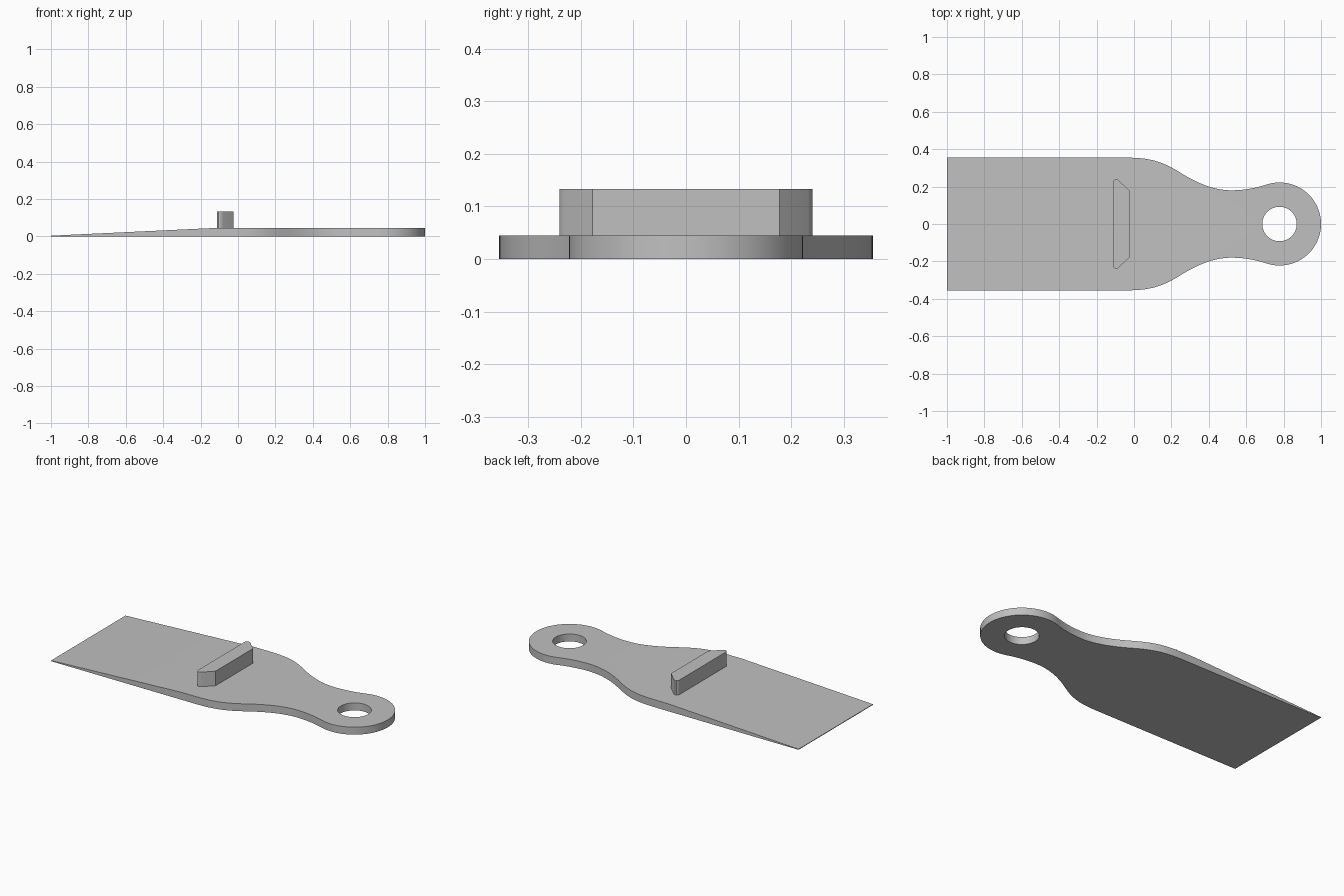
import bpy
import bmesh
from math import cos, sin, pi, radians
from mathutils import Vector
from mathutils.geometry import interpolate_bezier

cube = bpy.data.objects.get("Cube")
if cube:
    bpy.data.objects.remove(cube, do_unlink=True)

THICK, EDGE = 0.045, 0.004
TAPER_X = -0.13
HEAD_X, HEAD_R, HOLE_R = 0.778, 0.222, 0.092

grey = bpy.data.materials.new("plain grey")
grey.use_nodes = True
colour = (0.53, 0.53, 0.53, 1)
grey.diffuse_color = colour
grey.node_tree.nodes["Principled BSDF"].inputs["Base Color"].default_value = colour


def arc(cx, r, start, end, steps):
    """Points on an arc centred on the x axis."""
    angles = [start + (end - start) * i / steps for i in range(steps + 1)]
    return [(cx + r * cos(a), r * sin(a)) for a in angles]


def bezier(*points):
    return [tuple(p) for p in interpolate_bezier(*[Vector(p) for p in points], 14)]


def half_prism(profile, z0, z1):
    """Extrude a half outline and leave it open along the mirror plane."""
    bm = bmesh.new()
    face = bm.faces.new([bm.verts.new((x, y, z0)) for x, y in profile])
    up = bmesh.ops.extrude_face_region(bm, geom=[face], use_keep_orig=True)
    for v in up["geom"]:
        if isinstance(v, bmesh.types.BMVert):
            v.co.z = z1
    seam = [f for f in bm.faces if all(abs(v.co.y) < 1e-5 for v in f.verts)]
    bmesh.ops.delete(bm, geom=seam, context="FACES")
    bmesh.ops.recalc_face_normals(bm, faces=bm.faces)
    return bm


def finish(bm, name):
    mesh = bpy.data.meshes.new(name)
    bm.to_mesh(mesh)
    bm.free()
    mesh.materials.append(grey)
    ob = bpy.data.objects.new(name, mesh)
    bpy.context.collection.objects.link(ob)
    mirror = ob.modifiers.new("mirror", "MIRROR")
    mirror.use_axis = (False, True, False)
    mirror.use_clip = True
    bpy.ops.object.select_all(action="DESELECT")
    ob.select_set(True)
    bpy.context.view_layer.objects.active = ob
    bpy.ops.object.shade_smooth_by_angle(angle=radians(25))
    return ob


# Blade and handle: straight side, shoulder, waist, round head with a hole
outline = [(-1, 0), (-1, 0.355)]
outline += bezier((-0.05, 0.355), (0.09, 0.355), (0.15, 0.335), (0.25, 0.273))
outline += bezier((0.25, 0.273), (0.34, 0.217), (0.43, 0.18), (0.52, 0.18))[1:]
outline += bezier((0.52, 0.18), (0.58, 0.18), (0.645, 0.19), (0.706, 0.21))[1:-1]
outline += arc(HEAD_X, HEAD_R, radians(109), 0, 32)
outline += arc(HEAD_X, HOLE_R, 0, pi, 32)

blade = half_prism(outline, 0, THICK)
bmesh.ops.bisect_plane(blade, geom=blade.verts[:] + blade.edges[:] + blade.faces[:],
                       plane_co=(TAPER_X, 0, 0), plane_no=(1, 0, 0))
# Thin the blade towards its front edge
for v in blade.verts:
    if v.co.x < -0.99 and v.co.z > 0.01:
        v.co.z = EDGE
finish(blade, "blade_and_handle")

# Raised stop bar with bevelled ends and a rounded back corner
bar = [(-0.112, 0), (-0.112, 0.222), (-0.110, 0.231), (-0.104, 0.238),
       (-0.096, 0.240), (-0.087, 0.237), (-0.080, 0.232), (-0.025, 0.178), (-0.025, 0)]
finish(half_prism(bar, 0.02, 0.133), "stop_bar")
